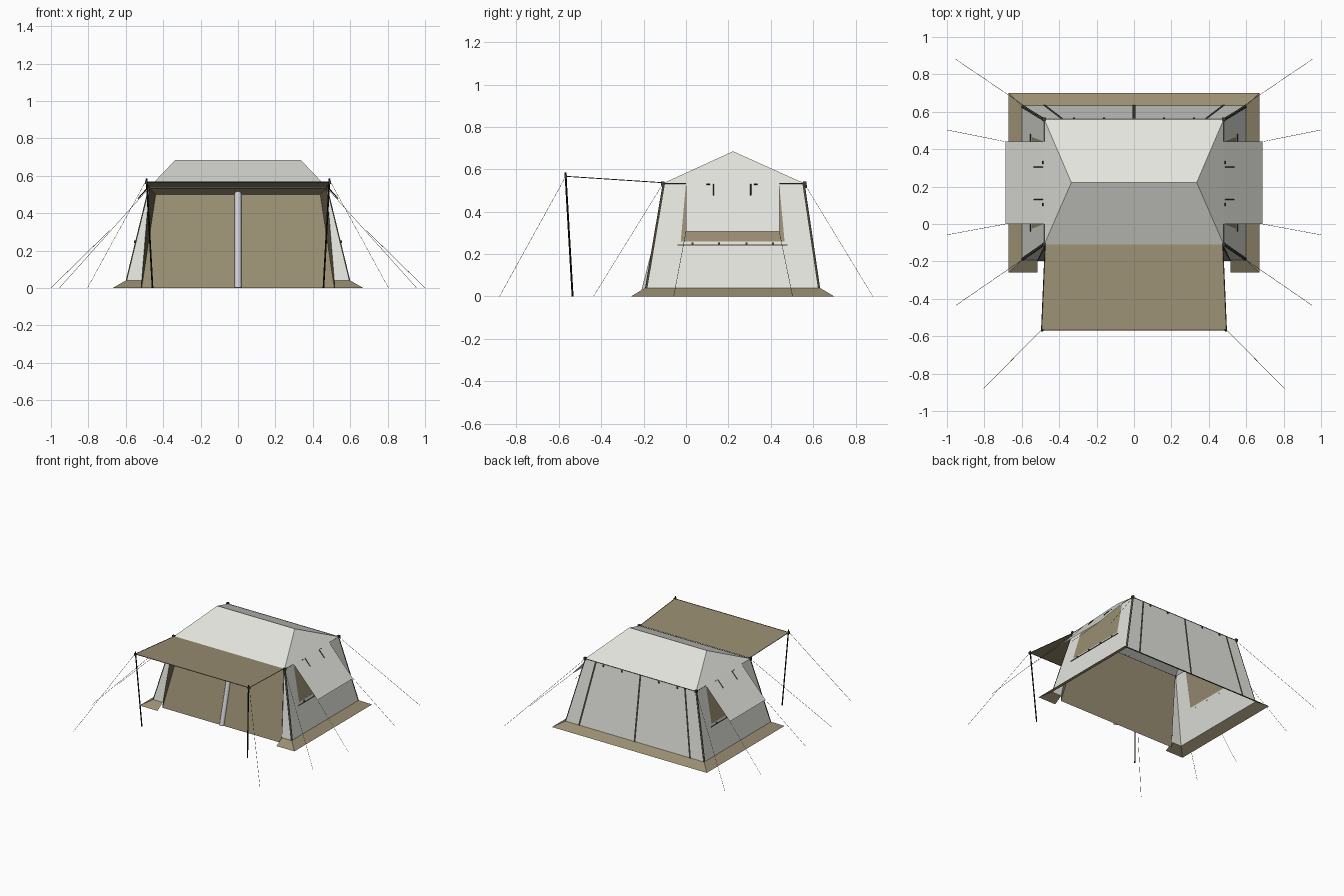
import bpy, bmesh, math
from mathutils import Vector

if "Cube" in bpy.data.objects:
    bpy.data.objects.remove(bpy.data.objects["Cube"])


def material(name, rgb):
    m = bpy.data.materials.new(name)
    m.diffuse_color = (*rgb, 1)
    m.use_nodes = True
    m.node_tree.nodes["Principled BSDF"].inputs["Base Color"].default_value = m.diffuse_color
    return m


GREY = material("pale grey canvas", (0.77, 0.78, 0.73))
BROWN = material("khaki canvas", (0.32, 0.272, 0.172))
DARK = material("dark trim", (0.055, 0.048, 0.033))
SHADE = material("dark khaki lining", (0.09, 0.075, 0.045))
BLACK = material("black pole", (0.008, 0.008, 0.008))
ROPE = material("rope", (0.07, 0.065, 0.055))
ZIP = material("zip cover grey", (0.64, 0.65, 0.66))


def sheet(name, quads, mat):
    """One object made of separate polygons, welded together."""
    bm = bmesh.new()
    for q in quads:
        bm.faces.new([bm.verts.new(p) for p in q])
    bmesh.ops.remove_doubles(bm, verts=bm.verts, dist=1e-5)
    me = bpy.data.meshes.new(name)
    bm.to_mesh(me)
    bm.free()
    me.materials.append(mat)
    ob = bpy.data.objects.new(name, me)
    bpy.context.collection.objects.link(ob)
    return ob


def rod(name, a, b, r, mat, sides=6):
    a, b = Vector(a), Vector(b)
    d = b - a
    bpy.ops.mesh.primitive_cylinder_add(vertices=sides, radius=r, depth=d.length, location=(a + b) / 2)
    ob = bpy.context.object
    ob.rotation_euler = d.to_track_quat('Z', 'Y').to_euler()
    ob.name = name
    ob.data.materials.append(mat)
    return ob


def block(name, loc, size, mat):
    bpy.ops.mesh.primitive_cube_add(size=1, location=loc)
    ob = bpy.context.object
    ob.scale = size
    ob.name = name
    ob.data.materials.append(mat)


# Sloping body: base at Z0, eaves at Z1
Z0, Z1 = 0.04, 0.533


def t(z):
    return (z - Z0) / (Z1 - Z0)


def half_x(z):
    return 0.60 - 0.12 * t(z)


def front_y(z):
    return -0.193 + 0.083 * t(z)


def back_y(z):
    return 0.633 - 0.073 * t(z)


def on_side(s, y, z, off=0.0):
    return (s * (half_x(z) + off), y, z)


def on_back(x, z, off=0.0):
    return (x, back_y(z) + off, z)


def on_front(x, z, off=0.0):
    return (x, front_y(z) - off, z)


# Hip roof
E = [(-0.48, -0.11, Z1), (0.48, -0.11, Z1), (0.48, 0.56, Z1), (-0.48, 0.56, Z1)]
RL, RR = (-0.335, 0.222, 0.685), (0.335, 0.222, 0.685)
sheet("roof", [(E[0], E[1], RR, RL), (E[1], E[2], RR), (E[2], E[3], RL, RR), (E[3], E[0], RL)], GREY)
for i in range(4):
    block("eave_corner", E[i], (0.017, 0.017, 0.02), DARK)
for i in (0, 2):
    rod("eave_trim", E[i], E[i + 1], 0.0025, DARK, 4)

# Back wall with straps and toggles
sheet("back_wall", [(on_back(0.6, Z0), on_back(-0.6, Z0), on_back(-0.48, Z1), on_back(0.48, Z1))], GREY)
w = 0.0075
for xb, xt in ((0, 0), (0.48, 0.385), (-0.48, -0.385)):
    sheet("back_strap", [(on_back(xb + w, Z0, .003), on_back(xb - w, Z0, .003),
                          on_back(xt - w, Z1, .003), on_back(xt + w, Z1, .003))], DARK)
for x in (-0.32, -0.16, 0.16, 0.32):
    block("back_toggle", on_back(x, 0.52, .003), (0.01, 0.01, 0.014), DARK)

# Recessed front wall with grey cheeks either side
ZT, DEEP = 0.50, -0.065
sheet("front_wall", [((-0.515, -0.197, 0), (0.515, -0.197, 0), (0.44, DEEP, ZT), (-0.44, DEEP, ZT))], BROWN)
sheet("front_header", [(on_front(-0.48, Z1), on_front(0.48, Z1), (0.44, DEEP, ZT), (-0.44, DEEP, ZT))], BROWN)
for s in (-1, 1):
    sheet("front_cheek", [(on_front(s * 0.6, Z0), on_front(s * 0.515, Z0),
                           on_front(s * 0.475, Z1), on_front(s * 0.48, Z1))], GREY)
    sheet("front_reveal", [((s * 0.515, -0.197, 0), on_front(s * 0.515, Z0),
                            on_front(s * 0.475, Z1), (s * 0.44, DEEP, ZT))], SHADE)

# Half-round cover over the central door zip, on the outside only
N, R = 10, 0.018
arc = [(-R * math.cos(math.pi * i / N), -0.002 - R * math.sin(math.pi * i / N)) for i in range(N + 1)]
low = [(x, -0.197 + y, 0.003) for x, y in arc]
high = [(x, -0.066 + y, 0.515) for x, y in arc]
zip_cover = sheet("door_zip_cover", [(low[i], low[i + 1], high[i + 1], high[i]) for i in range(N)], ZIP)
zip_cover.data.polygons.foreach_set("use_smooth", [True] * N)

# Side walls, windows and raised flaps
WB, WL, WR = 0.26, -0.025, 0.465       # window sill height and its ends
for s in (-1, 1):
    def P(y, z, off=0.0):
        return on_side(s, y, z, off)
    f0, f1, b0, b1 = front_y(Z0), front_y(Z1), back_y(Z0), back_y(Z1)
    fw, bw = front_y(WB), back_y(WB)
    sheet("side_wall", [
        (P(f0, Z0), P(b0, Z0), P(bw, WB), P(WR, WB), P(WL, WB), P(fw, WB)),
        (P(fw, WB), P(WL, WB), P(0, Z1), P(f1, Z1)),
        (P(WR, WB), P(bw, WB), P(b1, Z1), P(0.44, Z1))], GREY)
    sheet("side_window", [(P(WL, WB), P(WR, WB), P(0.44, Z1), P(0, Z1))], BROWN)
    top, low_x = s * 0.48, s * 0.687
    sheet("window_flap", [((top, 0, Z1), (top, 0.44, Z1), (low_x, 0.44, 0.307), (low_x, 0, 0.307))], GREY)
    # Eave trim either side of the flap
    for a, b in ((f1, 0), (0.44, b1)):
        rod("eave_trim", (top, a, Z1), (top, b, Z1), 0.0025, DARK, 4)
    # Hanging ties on the flap
    for y in (0.13, 0.305):
        rod("flap_tie", (s * 0.488, y, 0.53), (s * 0.535, y, 0.478), 0.003, DARK, 4)
    for y in (0.105, 0.33):
        rod("flap_loop", (s * 0.488, y - 0.008, 0.53), (s * 0.488, y + 0.008, 0.53), 0.003, DARK, 4)
    # Sill rod and toggles under the window
    rod("sill_rod", P(-0.04, 0.243, .003), P(0.48, 0.243, .003), 0.003, DARK)
    for y in (0.03, 0.155, 0.285, 0.41):
        block("sill_toggle", P(y, 0.249, .003), (0.006, 0.009, 0.012), DARK)
    # Corner straps on the side, back and front faces
    for g, e in ((f0, f1), (b0, b1)):
        d = 0.011 if g < 0 else -0.011
        sheet("corner_strap", [(P(g, Z0, .002), P(g + d, Z0, .002), P(e + d, Z1, .002), P(e, Z1, .002))], DARK)
    for on in (on_back, on_front):
        sheet("corner_strap", [(on(s * 0.6, Z0, .002), on(s * 0.593, Z0, .002),
                                on(s * 0.473, Z1, .002), on(s * 0.48, Z1, .002))], DARK)

    # Ground skirt along the side, and the short return at the front
    o0, o1 = (s * 0.67, -0.26, 0), (s * 0.67, 0.70, 0)
    sheet("side_skirt", [(P(f0, Z0), P(b0, Z0), o1, o0),
                         (P(f0, Z0), o0, (s * 0.515, -0.26, 0), (s * 0.515, f0, Z0))], BROWN)

    # Porch pole with spike
    rod("porch_pole", (s * 0.457, -0.535, 0), (s * 0.489, -0.569, 0.585), 0.0045, BLACK, 8)
    block("porch_corner", (s * 0.492, -0.567, 0.565), (0.013, 0.013, 0.018), DARK)

    # Guy ropes
    for a, b in (((0.495, -0.567, 0.567), (0.805, -0.88, 0)),
                 ((0.48, -0.11, 0.53), (0.955, -0.437, 0)),
                 ((0.48, 0.56, 0.53), (0.955, 0.882, 0)),
                 ((0.687, 0, 0.307), (1.0, -0.058, 0)),
                 ((0.687, 0.44, 0.307), (1.0, 0.503, 0))):
        rod("guy_rope", (s * a[0], *a[1:]), (s * b[0], *b[1:]), 0.001, ROPE, 4)

sheet("back_skirt", [(on_back(-0.6, Z0), on_back(0.6, Z0), (0.67, 0.70, 0), (-0.67, 0.70, 0))], BROWN)

# Porch canopy with trimmed edges
C = [(-0.475, -0.11, 0.537), (0.475, -0.11, 0.537), (0.495, -0.568, 0.567), (-0.495, -0.568, 0.567)]
sheet("porch_canopy", [C], BROWN)
for i in (1, 2, 3):
    rod("canopy_edge", C[i], C[(i + 1) % 4], 0.002, DARK, 4)
